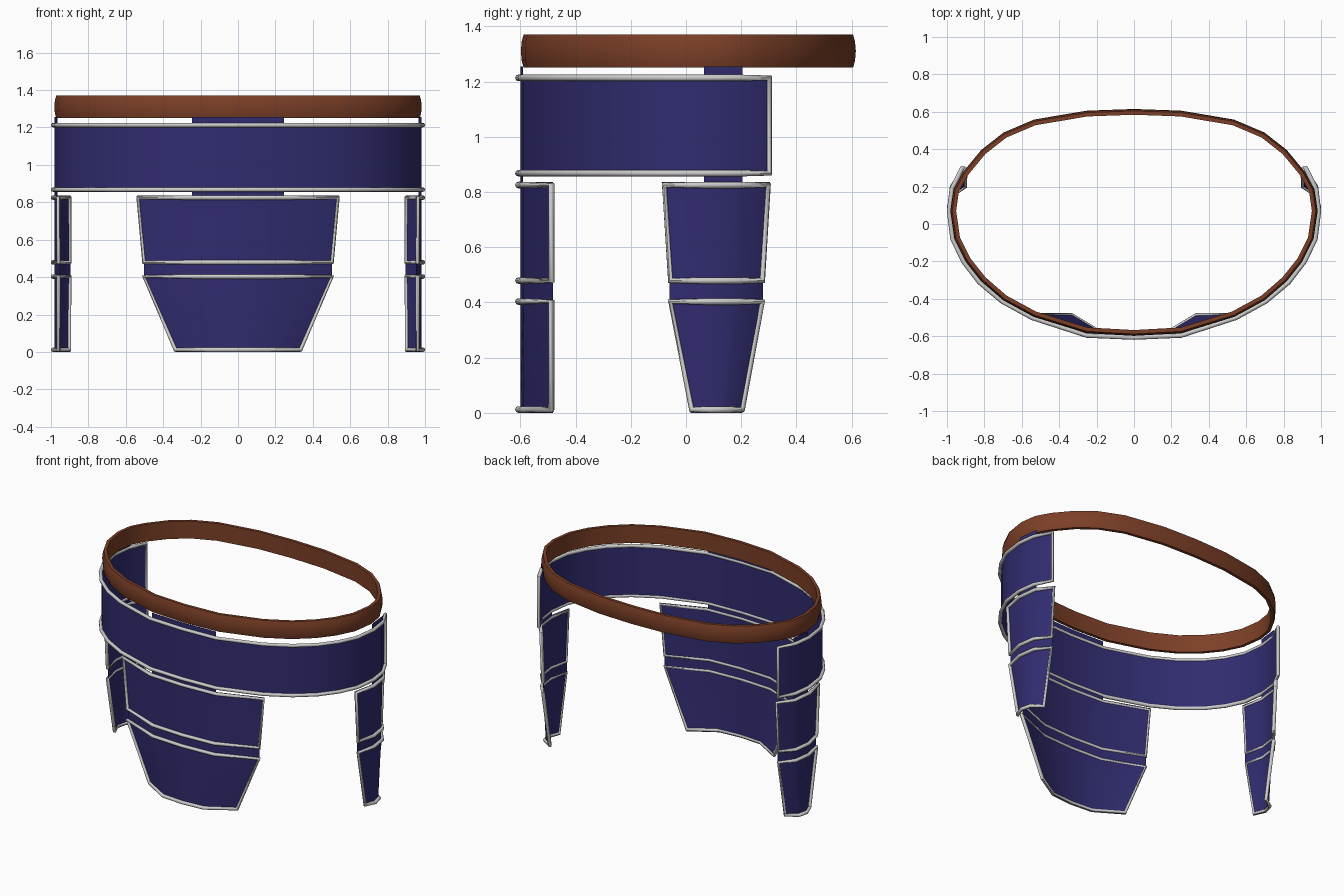
import bpy, bmesh, math
from mathutils import Vector

if "Cube" in bpy.data.objects:
    bpy.data.objects.remove(bpy.data.objects["Cube"])


def material(name, color):
    m = bpy.data.materials.new(name)
    m.diffuse_color = (*color, 1)
    m.use_nodes = True
    m.node_tree.nodes["Principled BSDF"].inputs["Base Color"].default_value = m.diffuse_color
    return m


BLUE = material("blue cloth", (0.03, 0.025, 0.16))
BROWN = material("brown leather", (0.2, 0.05, 0.02))


def grid_object(name, rows, mat, closed_u=False, closed_v=False, angle=40):
    """Quad surface through rows of points, optionally closed both ways."""
    bm = bmesh.new()
    vs = [[bm.verts.new(p) for p in r] for r in rows]
    nr, nc = len(rows), len(rows[0])
    for i in range(nr if closed_v else nr - 1):
        for j in range(nc if closed_u else nc - 1):
            a, b = (i + 1) % nr, (j + 1) % nc
            bm.faces.new((vs[i][j], vs[i][b], vs[a][b], vs[a][j]))
    if closed_u and closed_v:
        bmesh.ops.recalc_face_normals(bm, faces=bm.faces)
    me = bpy.data.meshes.new(name)
    bm.to_mesh(me)
    bm.free()
    ob = bpy.data.objects.new(name, me)
    bpy.context.collection.objects.link(ob)
    if mat:
        me.materials.append(mat)
    smooth(ob, angle)
    return ob


def smooth(ob, angle):
    bpy.ops.object.select_all(action='DESELECT')
    ob.select_set(True)
    bpy.context.view_layer.objects.active = ob
    bpy.ops.object.shade_smooth_by_angle(angle=math.radians(angle))


def trim(name, top, bottom, center, push=0.007, r=0.012):
    """Metal piping round the border of a panel, sitting just outside it."""
    pts = list(top) + list(reversed(bottom))
    cu = bpy.data.curves.new(name, 'CURVE')
    cu.dimensions = '3D'
    cu.bevel_depth = r
    cu.bevel_resolution = 2
    sp = cu.splines.new('POLY')
    sp.points.add(len(pts) - 1)
    sp.use_cyclic_u = True
    for q, p in zip(sp.points, pts):
        d = Vector((p[0] - center[0], p[1] - center[1], 0)).normalized() * push
        q.co = (p[0] + d.x, p[1] + d.y, p[2], 1)
    ob = bpy.data.objects.new(name, cu)
    bpy.context.collection.objects.link(ob)
    bpy.ops.object.select_all(action='DESELECT')
    ob.select_set(True)
    bpy.context.view_layer.objects.active = ob
    bpy.ops.object.convert(target='MESH')
    smooth(bpy.context.object, 50)


def mirrored(half):
    """Half outline starting at x=0, extended to the left side."""
    return [(-x, y) for x, y in reversed(half[1:])] + half


# belt: rounded strap profile swept round the waist outline
waist = [(0, -.582), (.25, -.568), (.53, -.482), (.69, -.395), (.805, -.295), (.885, -.195),
         (.945, -.075), (.966, .07), (.95, .18), (.9, .27), (.805, .385), (.69, .475),
         (.53, .543), (.25, .59), (0, .599)]
loop = waist + [(-x, y) for x, y in reversed(waist[1:-1])]
profile = [(-.015, 1.25), (.006, 1.25), (.013, 1.275), (.016, 1.31), (.013, 1.345),
           (.006, 1.37), (-.015, 1.37)]
rows = []
for i, (x, y) in enumerate(loop):
    a, b = loop[i - 1], loop[(i + 1) % len(loop)]
    n = Vector((b[1] - a[1], a[0] - b[0])).normalized()
    rows.append([(x + n.x * o, y + n.y * o, z) for o, z in profile])
grid_object("belt", rows, BROWN, True, True)

# hip band wrapping the front and sides
band = mirrored([(0, -.6), (.25, -.59), (.54, -.497), (.70, -.41), (.82, -.31), (.905, -.2),
                 (.963, -.08), (.982, .07), (.966, .19), (.91, .3)])
lift = lambda z: [(x, y, z) for x, y in band]
grid_object("hip_band", [lift(.865), lift(1.215)], BLUE)
trim("hip_band_trim", lift(1.213), lift(.868), (0, 0))


def hanging_panel(name, outline, axis, mid, scales, tab):
    """Tapered hanging panel in two trimmed sections, with tabs joining it to band and belt."""
    def row(z, s, inset=0.0):
        out = []
        for p in outline:
            q = list(p)
            d = (p[axis] - mid) * s
            if inset and p in (outline[0], outline[-1]):
                d -= math.copysign(inset, d)
            q[axis] = mid + d
            out.append((*q, z))
        return out
    hi, lo = scales
    grid_object(name, [row(0, lo), row(.405, hi), row(.475, hi), row(.836, 1)], BLUE)
    trim(name + "_upper_trim", row(.825, 1, .01), row(.479, hi, .004), (0, 0))
    trim(name + "_lower_trim", row(.403, hi, .004), row(.012, lo, .004), (0, 0))
    for label, z0, z1 in (("lower", .83, .87), ("upper", 1.205, 1.255)):
        grid_object(f"{name}_{label}_tab", [[(*p, z) for p in tab] for z in (z0, z1)], BLUE)


# front panel
hanging_panel("front_panel", mirrored([(0, -.6), (.25, -.588), (.54, -.482)]), 0, 0,
              (.93, .62), mirrored([(0, -.6), (.245, -.59)]))

# side panels
side = [(.953, -.088), (.982, .065), (.966, .2), (.895, .305)]
side_tab = [(.982, .065), (.966, .205)]
for label, s in (("right", 1), ("left", -1)):
    hanging_panel(label + "_side_panel", [(s * x, y) for x, y in side], 1, .112,
                  (.86, .48), [(s * x, y) for x, y in side_tab])
